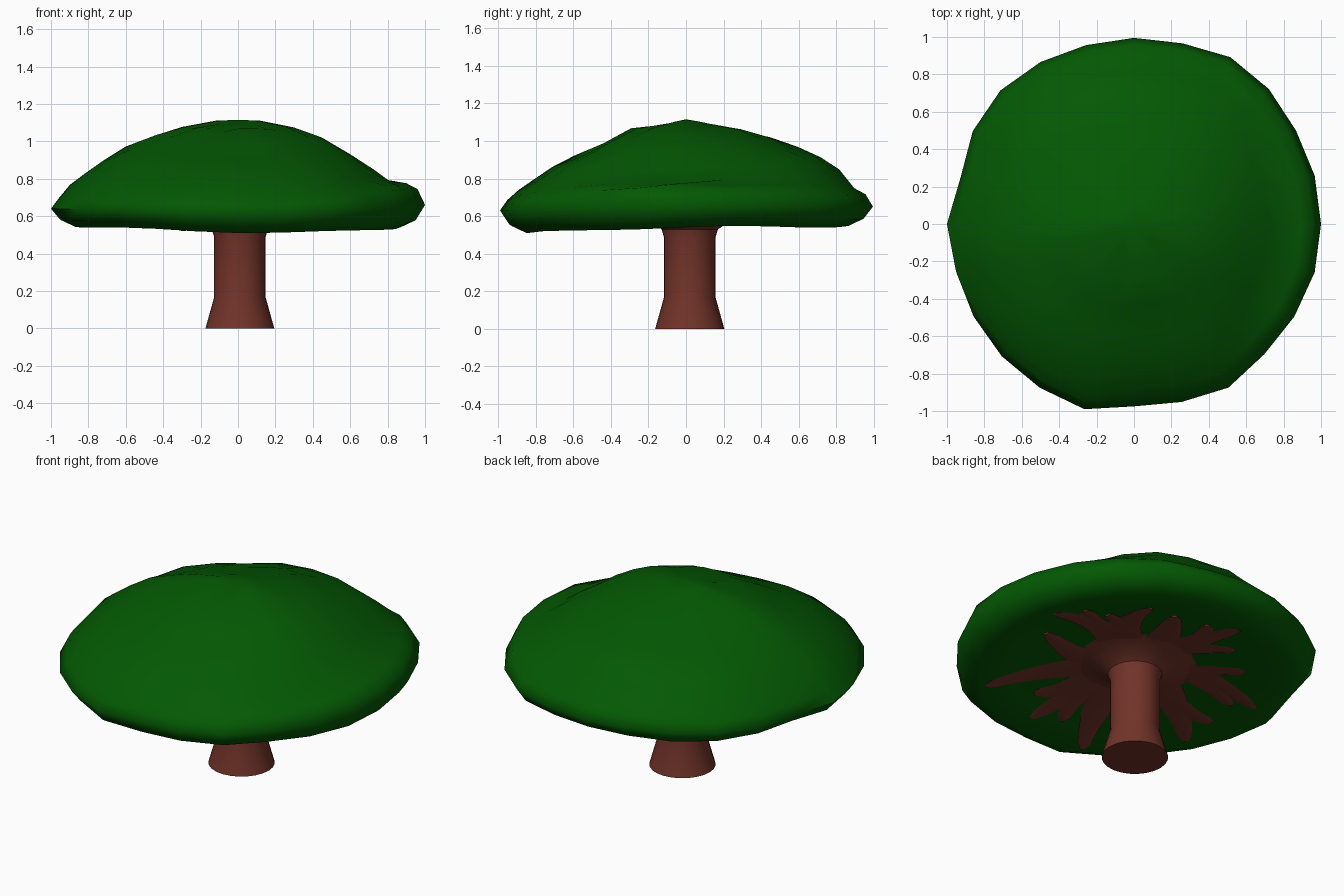
import bpy, bmesh, math, random
from mathutils import Vector

if "Cube" in bpy.data.objects:
    bpy.data.objects.remove(bpy.data.objects["Cube"])

random.seed(4)


def material(name, rgb):
    m = bpy.data.materials.new(name)
    m.diffuse_color = (*rgb, 1)
    m.use_nodes = True
    m.node_tree.nodes["Principled BSDF"].inputs["Base Color"].default_value = m.diffuse_color
    return m


green = material("leaf green", (0.001, 0.098, 0.001))
brown = material("bark brown", (0.166, 0.034, 0.022))


def finish(bm, name, mat, angle):
    bmesh.ops.recalc_face_normals(bm, faces=bm.faces)
    me = bpy.data.meshes.new(name)
    bm.to_mesh(me)
    bm.free()
    me.materials.append(mat)
    ob = bpy.data.objects.new(name, me)
    bpy.context.collection.objects.link(ob)
    bpy.ops.object.select_all(action='DESELECT')
    ob.select_set(True)
    bpy.context.view_layer.objects.active = ob
    bpy.ops.object.shade_smooth_by_angle(angle=math.radians(angle))
    return ob


def lerp_table(xs, ys, x):
    for i in range(len(xs) - 1):
        if x <= xs[i + 1]:
            f = (x - xs[i]) / (xs[i + 1] - xs[i])
            return ys[i] + f * (ys[i + 1] - ys[i])
    return ys[-1]


# height of the canopy underside at radius r, angle a
def under(r, a):
    z = lerp_table([0, .3, .5, .7, .87, .96], [.61, .6, .59, .57, .543, .585], r)
    dip = .03 * max(0, math.cos(a + math.radians(75))) ** 2
    return z - dip * min(1, r / .87) ** 2 + .006 * math.sin(5 * a) * min(1, r)


def loft(bm, rings, low=None, top=None):
    for p, q in zip(rings, rings[1:]):
        n = len(p)
        for i in range(n):
            j = (i + 1) % n
            bm.faces.new((p[i], p[j], q[j], q[i]))
    for ring, c in ((rings[0], low), (rings[-1], top)):
        if c is not None:
            v = bm.verts.new(c)
            for i in range(len(ring)):
                bm.faces.new((ring[i], ring[(i + 1) % len(ring)], v))


# canopy: uneven dome blended from four side profiles, slightly hollow below
rim = [1.0, 1.0, 1.0, 1.02, 1.03, 1.0, .995, .99, 1.0, 1.01, .995, .96,
       1.0, .985, .99, 1.0, 1.01, 1.025, .975, .985, 1.01, .985, .99, 1.0]
ts = [.12, .3, .45, .6, .72, .82, .9, .96, 1.0]
prof = [[1.11, 1.075, 1.025, .94, .86, .79, .77, .75, .66],  # +x
        [1.09, 1.055, 1.015, .96, .91, .84, .75, .71, .65],  # +y
        [1.11, 1.075, 1.035, .97, .90, .83, .76, .70, .64],  # -x
        [1.08, 1.06, .98, .91, .865, .80, .74, .68, .63]]    # -y
N = len(rim)
bm = bmesh.new()
rings = []
for t in [.15, .3, .5, .7, .87, .95]:
    ring = []
    for i, R in enumerate(rim):
        a = 2 * math.pi * i / N
        ring.append(bm.verts.new((t * R * math.cos(a), t * R * math.sin(a), under(t, a))))
    rings.append(ring)
for k in reversed(range(len(ts))):
    ring = []
    for i, R in enumerate(rim):
        a = 2 * math.pi * i / N
        c, s = math.cos(a), math.sin(a)
        px = prof[0 if c > 0 else 2][k]
        py = prof[1 if s > 0 else 3][k]
        z = px * c * c + py * s * s
        if .2 < ts[k] < .97:
            z += random.uniform(-.01, .008)
            if c < 0 < s:  # shallow hollow at the back left
                z += .06 * c * s * (1 - ts[k]) / .7
        ring.append(bm.verts.new((ts[k] * R * c, ts[k] * R * s, z)))
    rings.append(ring)
loft(bm, rings, (0, 0, .61), (0, 0, 1.115))
finish(bm, "canopy", green, 75)

# trunk: flared foot, straight shaft, flare into the boughs
bm = bmesh.new()
rings = []
for r, z in [(.184, 0), (.138, .165), (.138, .49), (.15, .53), (.2, .562), (.28, .584), (.36, .602)]:
    rings.append([bm.verts.new((.01 + r * math.cos(i * math.pi / 12),
                                .02 + r * math.sin(i * math.pi / 12), z)) for i in range(24)])
bm.faces.new(rings[0])
loft(bm, rings)
finish(bm, "trunk", brown, 40)

# boughs: tapered flat strips hugging the underside.
# paths use (sideways, towards back right) hundredths on the underside plane
side, depth = Vector((-.82, .57)), Vector((.57, .82))
paths = [
    ((-15, 0), (-50, -8), (-81, -18)), ((-20, 2), (-34, 12), (-52, 36)),
    ((-8, 18), (-24, 44), (-50, 60)), ((-16, 30), (-22, 44), (-33, 64)),
    ((-6, 20), (-8, 48), (3, 70)), ((-8, 36), (-12, 48), (-20, 59)),
    ((10, 18), (15, 42), (17, 61)), ((12, 14), (30, 30), (54, 51)),
    ((28, 28), (34, 38), (36, 52)), ((24, 22), (36, 24), (54, 26)),
    ((15, -2), (40, -9), (70, -34)), ((30, -4), (45, 0), (62, 3)),
    ((34, -8), (44, -18), (57, -34)), ((12, -12), (27, -42), (35, -72)),
    ((22, -30), (34, -44), (48, -52)), ((-12, -14), (-32, -32), (-52, -52)),
    ((-18, -14), (-36, -26), (-53, -29)), ((-10, -20), (-17, -50), (-21, -82)),
    ((-22, -22), (-30, -38), (-35, -56)),
]
bm = bmesh.new()
for path in paths:
    p0, p1, p2 = [(side * u + depth * v) / 100 for u, v in path]
    ctrl = 2 * p1 - (p0 + p2) / 2
    w0 = .125 if p0.length < .24 else .075
    prev = None
    for k in range(13):
        f = k / 12
        p = p0 * (1 - f) ** 2 + ctrl * 2 * f * (1 - f) + p2 * f * f
        d = ((ctrl - p0) * (1 - f) + (p2 - ctrl) * f).normalized()
        n = Vector((-d.y, d.x))
        w = w0 * (1 - f) + .032 * f
        if k == 12:
            w *= .5
        row = []
        for o, drop in ((-1, .005), (-.5, .009), (.5, .009), (1, .005), (0, -.015)):
            q = p + n * w * o
            z = under(q.length, math.atan2(q.y, q.x)) - drop
            row.append(bm.verts.new((q.x, q.y, z)))
        if prev:
            for i in range(5):
                j = (i + 1) % 5
                bm.faces.new((prev[i], prev[j], row[j], row[i]))
        else:
            bm.faces.new(row)
        prev = row
    bm.faces.new(prev)
finish(bm, "boughs", brown, 50)
